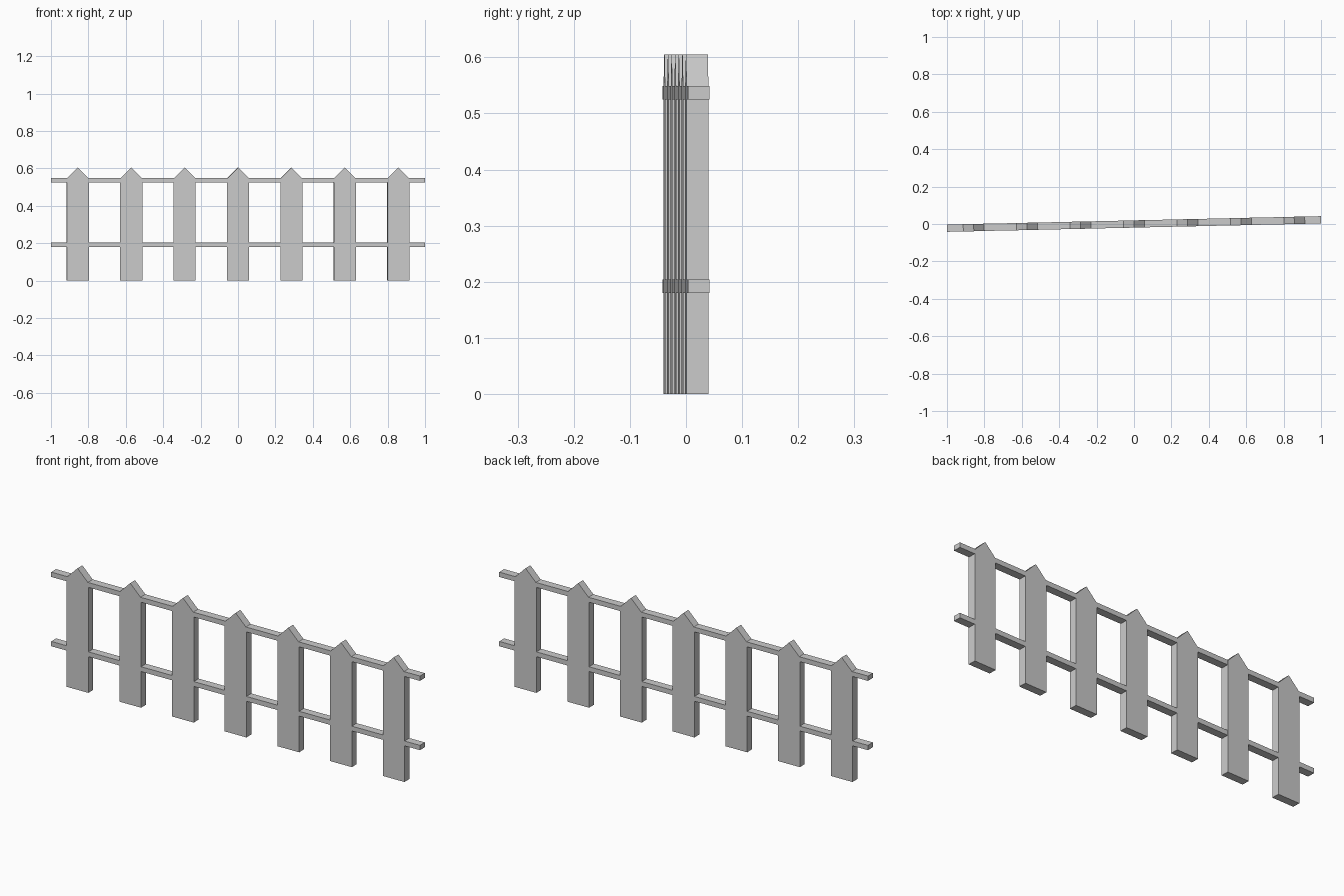
import bpy, bmesh, math

if "Cube" in bpy.data.objects:
    bpy.data.objects.remove(bpy.data.objects["Cube"])

ANGLE = math.atan2(0.045, 2.0)   # the fence line is turned very slightly
DEPTH = 0.039


def extrude_profile(name, points, depth, centre_x=0.0):
    """Solid made from an x/z outline, placed along the turned fence line."""
    bm = bmesh.new()
    face = bm.faces.new([bm.verts.new((x, -depth / 2, z)) for x, z in points])
    result = bmesh.ops.extrude_face_region(bm, geom=[face])
    moved = [g for g in result["geom"] if isinstance(g, bmesh.types.BMVert)]
    bmesh.ops.translate(bm, verts=moved, vec=(0, depth, 0))
    bmesh.ops.recalc_face_normals(bm, faces=bm.faces)
    mesh = bpy.data.meshes.new(name)
    bm.to_mesh(mesh)
    bm.free()
    obj = bpy.data.objects.new(name, mesh)
    bpy.context.collection.objects.link(obj)
    obj.location = (centre_x * math.cos(ANGLE), centre_x * math.sin(ANGLE), 0)
    obj.rotation_euler.z = ANGLE
    return obj


# Pointed pickets
W, SHOULDER, TIP = 0.059, 0.546, 0.605
picket = [(-W, 0), (W, 0), (W, SHOULDER), (0, TIP), (-W, SHOULDER)]
for i in range(7):
    extrude_profile(f"picket_{i + 1}", picket, DEPTH, (i - 3) * 2 / 7)

# Horizontal rails, practically flush with the pickets
for name, z in (("lower_rail", 0.18), ("upper_rail", 0.525)):
    rail = [(-1, z), (1, z), (1, z + 0.024), (-1, z + 0.024)]
    extrude_profile(name, rail, DEPTH - 0.0004)
